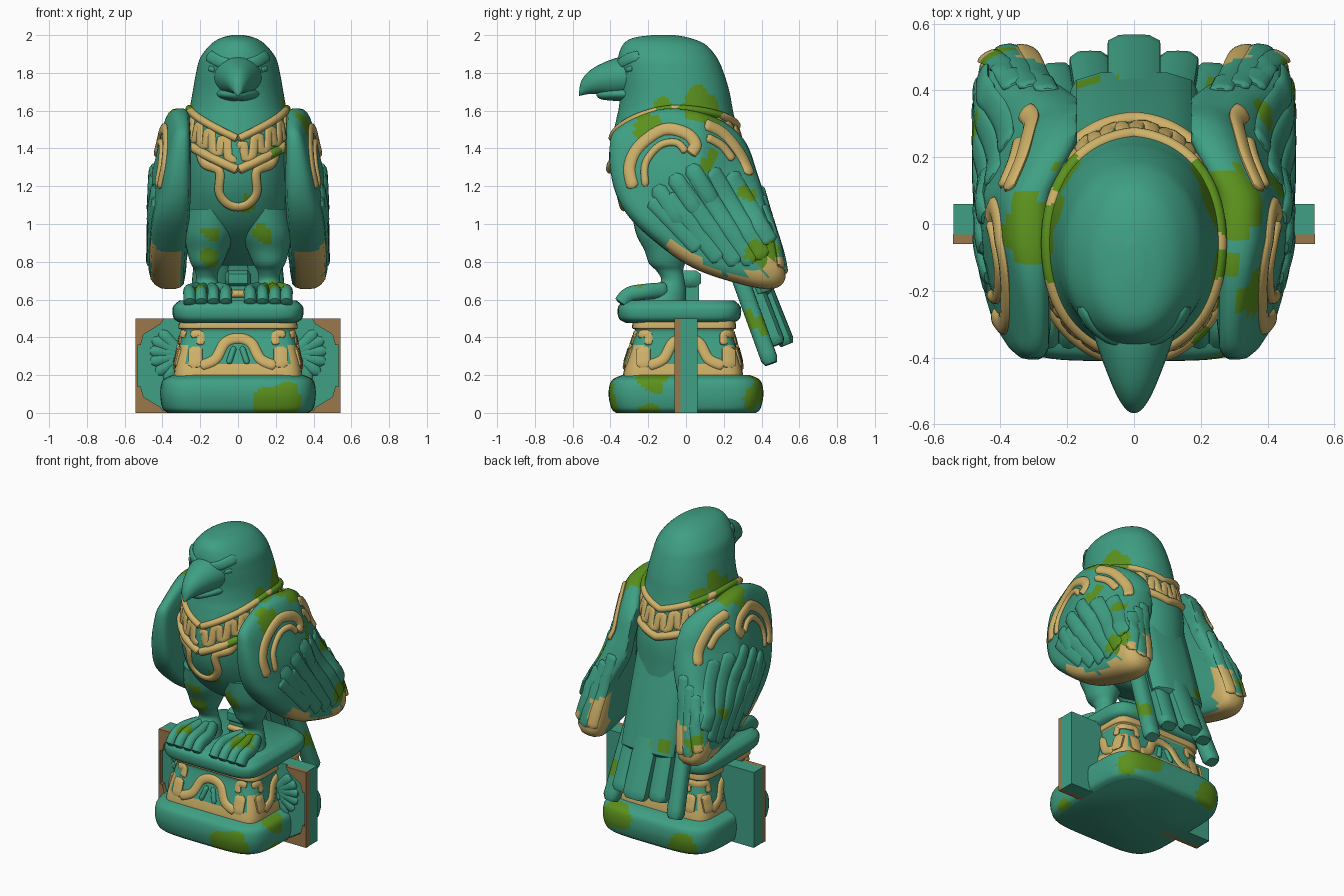
import bpy, bmesh
from math import sin, cos, pi
from mathutils import Vector, noise
from mathutils.bvhtree import BVHTree

if "Cube" in bpy.data.objects:
    bpy.data.objects.remove(bpy.data.objects["Cube"])

# Materials
MATS = []
for label, rgb in (("teal_stone", (.05, .35, .23)), ("gold_trim", (.62, .44, .14)),
                   ("moss_green", (.105, .285, .012)), ("bronze_brown", (.33, .185, .07))):
    m = bpy.data.materials.new(label)
    m.use_nodes = True
    m.diffuse_color = (*rgb, 1)
    m.node_tree.nodes["Principled BSDF"].inputs["Base Color"].default_value = (*rgb, 1)
    MATS.append(m)
TEAL, GOLD, MOSS, BROWN = range(4)

# Moss patches: centre and radius
PATCHES = [(.29, .05, 1.59, .11), (-.3, -.02, 1.59, .11), (.22, -.42, .04, .13), (.25, .42, .15, .11),
           (-.26, .42, .05, .09), (.46, .4, .86, .08), (.42, .37, 1.18, .06), (.43, .13, 1.33, .03),
           (.23, .37, .46, .06), (.13, -.25, .94, .05), (-.13, -.25, .96, .05), (-.16, -.2, .83, .05),
           (.05, -.38, 1.09, .06), (.2, .03, 1.66, .08), (-.2, .03, 1.66, .08), (.2, -.22, .67, .07),
           (-.2, -.27, .64, .05), (-.42, .3, .95, .06), (-.1, .42, .7, .03), (.34, -.22, 1.52, .08),
           (.4, -.18, .2, .09), (.4, -.2, 0, .06), (.21, -.33, 1.36, .05), (.22, .14, 1.62, .06),
           (-.22, .14, 1.62, .07), (.25, -.12, 1.62, .06), (-.25, -.12, 1.6, .05), (.38, .36, .06, .07),
           (-.4, .46, .83, .06)]


def clamp(v):
    return min(max(v, 0), 1)


def stone(c):
    wobble = noise.noise(c * 11) * .05
    for x, y, z, r in PATCHES:
        if (c - Vector((x, y, z))).length < r + wobble:
            return MOSS
    return TEAL


def wing_rule(c):
    edge = .735 + max(0, .2 - c.y) * .6
    tip = .93 if abs(c.x) < .35 else .75 if abs(c.x) < .42 else .82
    if (c.y > -.1 and c.z < edge and abs(c.x) > .31) or (c.y > .42 and c.z < tip):
        return GOLD
    return stone(c)


def plinth_rule(c):
    corner = abs(c.x) > .265 and abs(c.y) > .225 and c.z < .36
    return GOLD if c.z < .25 or c.z > .435 or corner else stone(c)


def gilt(c):
    return stone(c) or GOLD


def smooth(pts, k, closed=False):
    """Catmull-Rom interpolation of points of any dimension."""
    n, out = len(pts), []
    for i in range(n if closed else n - 1):
        a, b, c, d = [Vector(pts[j % n if closed else min(max(j, 0), n - 1)]) for j in range(i - 1, i + 3)]
        for s in range(k):
            t = s / k
            out.append((b * 2 + (c - a) * t + (a * 2 - b * 5 + c * 4 - d) * t ** 2
                        + (b * 3 - a - c * 3 + d) * t ** 3) / 2)
    return out if closed else out + [Vector(pts[-1])]


def section(seg, n):
    """Unit superellipse sampled by angle."""
    out = []
    for i in range(seg):
        c, s = cos(2 * pi * i / seg), sin(2 * pi * i / seg)
        r = (abs(c) ** n + abs(s) ** n) ** (-1 / n)
        out.append((c * r, s * r))
    return out


def skin(name, rings, rule=stone, mirror=False):
    """Join rings of points into a closed solid, optionally with a mirrored twin."""
    seg, first = len(rings[0]), None
    faces = [(r * seg + i, r * seg + (i + 1) % seg, (r + 1) * seg + (i + 1) % seg, (r + 1) * seg + i)
             for r in range(len(rings) - 1) for i in range(seg)]
    faces += [tuple(range(seg)), tuple(range(len(rings) * seg - seg, len(rings) * seg))]
    for sign in ((1, -1) if mirror else (1,)):
        me = bpy.data.meshes.new(name)
        me.from_pydata([(p[0] * sign, p[1], p[2]) for ring in rings for p in ring], [], faces)
        bm = bmesh.new()
        bm.from_mesh(me)
        bmesh.ops.recalc_face_normals(bm, faces=bm.faces)
        bm.to_mesh(me)
        bm.free()
        for m in MATS:
            me.materials.append(m)
        for p in me.polygons:
            p.material_index = rule(p.center) if callable(rule) else rule
        me.shade_smooth()
        me.set_sharp_from_angle(angle=.8)
        prefix = ("left_" if sign > 0 else "right_") if mirror else ""
        ob = bpy.data.objects.new(prefix + name, me)
        bpy.context.collection.objects.link(ob)
        first = first or ob
    return first


def loft(name, rings, n=2, along_y=False, seg=48, k=5, rule=stone, mirror=False):
    """Rings are (position, centre, centre, radius, radius) along z or y."""
    out = []
    for t, a, b, ra, rb in smooth(rings, k):
        ring = [(a + ra * c, b + rb * s) for c, s in section(seg, n)]
        out.append([(u, t, v) if along_y else (u, v, t) for u, v in ring])
    return skin(name, out, rule, mirror)


def tube(name, pts, refs, r, h=None, rule=GOLD, mirror=False, n=2, tip=.5):
    """Sweep a rounded bar along points; refs give the thickness direction."""
    pts, rings = [Vector(p) for p in pts], []
    for i, p in enumerate(pts):
        t = (pts[min(i + 1, len(pts) - 1)] - pts[max(i - 1, 0)]).normalized()
        side = t.cross(Vector(refs[i] if isinstance(refs, list) else refs)).normalized()
        up, f = side.cross(t), tip if i in (0, len(pts) - 1) else 1
        rings.append([p + side * (c * r * f) + up * (s * (h or r) * f) for c, s in section(12, n)])
    return skin(name, rings, rule, mirror)


def tree_of(ob):
    return BVHTree.FromPolygons([v.co for v in ob.data.vertices], [tuple(p.vertices) for p in ob.data.polygons])


def trace(name, tree, path, place, r, k=6, **kw):
    """Lay a bar on a surface by casting rays for each 2D point."""
    pts, refs = [], []
    for u, v in smooth(path, k):
        start, way = place(u, v)
        hit, normal, _, _ = tree.ray_cast(Vector(start), Vector(way).normalized())
        if hit:
            pts.append(hit)
            refs.append(normal)
    if len(pts) > 2:
        tube(name, pts, refs, r, **kw)


def box(name, lo, hi, rule, mirror=False):
    corners = [(0, 0), (1, 0), (1, 1), (0, 1)]
    skin(name, [[(lo[0] + (hi[0] - lo[0]) * a, lo[1] + (hi[1] - lo[1]) * b, z) for a, b in corners]
                for z in (lo[2], hi[2])], rule, mirror)


def from_front(u, v): return (u, -2, v), (0, 1, 0)
def from_back(u, v): return (u, 2, v), (0, -1, 0)
def from_side(u, v): return (2, u, v), (-1, 0, 0)


# Pedestal
loft("base_block", [(0, 0, 0, .37, .37), (.025, 0, 0, .40, .395), (.1, 0, 0, .412, .41),
                    (.17, 0, 0, .40, .395), (.2, 0, 0, .35, .34)], n=5, seg=128, k=8)
plinth = loft("plinth", [(.18, 0, -.015, .34, .32), (.24, 0, -.015, .335, .31), (.42, 0, -.01, .30, .26),
                         (.45, 0, -.01, .315, .275), (.49, 0, -.01, .31, .27)], n=8, seg=96, k=8, rule=plinth_rule)
loft("cap_slab", [(.475, 0, -.035, .30, .28), (.50, 0, -.035, .34, .32), (.56, 0, -.035, .345, .325),
                  (.595, 0, -.035, .31, .29)], n=6, seg=72)
plinth_tree = tree_of(plinth)
for i in range(4):
    d = Vector((sin(i * pi / 2), -cos(i * pi / 2), 0))
    side = Vector((-d.y, d.x, 0))
    place = lambda u, v: (d * 2 + side * u + Vector((0, 0, v)), -d)
    trace("plinth_arch", plinth_tree, [(-.2, .25), (-.12, .285), (-.07, .37), (0, .395), (.07, .37),
                                       (.12, .285), (.2, .25)], place, .028, h=.013)
    for s in (-1, 1):
        trace("plinth_pillar", plinth_tree, [(s * .225, .24), (s * .225, .35)], place, .036, h=.011, n=5)
        trace("plinth_hook", plinth_tree, [(s * .25, .415), (s * .2, .415), (s * .2, .36)], place, .02, h=.011, n=4)
        trace("plinth_fan", plinth_tree, [(s * .05, .26), (s * .02, .35)], place, .016, rule=TEAL)

# Cross panel with corner brackets and carved fans
box("cross_panel", (-.54, -.032, 0), (.54, .06, .5), TEAL)
box("panel_foot", (-.54, -.06, 0), (.54, -.03, .012), BROWN)
box("panel_edge", (.532, -.06, 0), (.542, -.03, .5), BROWN, True)
for z0, z1, z2 in ((.5, .36, .47), (0, .14, .03)):
    shape = [(.542, z0), (.39, z0), (.41, z2), (.5, (z1 + z2) / 2), (.515, z1), (.542, z1)]
    skin("panel_bracket", [[(x, y, z) for x, z in shape] for y in (-.06, -.03)], BROWN, True)
for x, z in ((.41, .43), (.45, .39), (.465, .33), (.46, .27), (.43, .21), (.38, .17)):
    tube("panel_fan", smooth([(.3, -.03, .31), (x, -.03, z)], 6), (0, 1, 0), .032, .02, TEAL, True)

# Body, neck and head in one form
body = loft("body", [(.78, 0, .2, .15, .12), (.88, 0, .1, .24, .22), (1, 0, .03, .275, .30),
                     (1.15, 0, -.02, .285, .345), (1.3, 0, -.04, .29, .36), (1.45, 0, -.05, .29, .34),
                     (1.55, 0, -.055, .275, .315), (1.62, 0, -.055, .255, .30), (1.7, 0, -.06, .24, .29),
                     (1.8, 0, -.08, .222, .28), (1.88, 0, -.098, .2, .262), (1.95, 0, -.115, .145, .218),
                     (1.985, 0, -.13, .09, .15), (2, 0, -.12, .03, .06)], n=2.1, seg=112, k=10)
body_tree = tree_of(body)

# Beak, brows and eyes
loft("upper_beak", [(-.25, 0, 1.785, .145, .115), (-.36, 0, 1.778, .112, .104), (-.46, 0, 1.765, .075, .078),
                    (-.52, 0, 1.745, .048, .058), (-.555, 0, 1.718, .024, .038), (-.566, 0, 1.69, .006, .012)],
     along_y=True, seg=24)
loft("lower_beak", [(-.27, 0, 1.69, .13, .045), (-.38, 0, 1.687, .09, .035), (-.45, 0, 1.685, .045, .025),
                    (-.475, 0, 1.69, .015, .01)], along_y=True, seg=24)
trace("brow", body_tree, [(.05, 1.845), (.1, 1.86), (.16, 1.895)], from_front, .03, h=.011, rule=TEAL, mirror=True)
trace("eye", body_tree, [(.125, 1.815), (.155, 1.825)], from_front, .014, h=.008, rule=TEAL, mirror=True)


# Collar and pendant
def around(a, f):
    lean = 1 - abs(sin(a))
    z = 1.61 - (.16 if cos(a) > 0 else .09) * lean - .165 * f
    out = Vector((sin(a), -cos(a), 0))
    return out * 2 + Vector((0, -.05, z)), -out


steps = [i * pi / 24 for i in range(49)]
for f, r in ((0, .021), (1, .025)):
    trace("collar_rim", body_tree, [(a, f) for a in steps], around, r, k=4, rule=gilt)
key = [(a + da, f) for a in steps[:-1:2] for da, f in ((0, .25), (.09, .25), (.11, .72), (.23, .72))]
trace("collar_key", body_tree, key, around, .024, k=2, h=.01, rule=gilt)
half = [(.21, 1.4), (.18, 1.32), (.1, 1.28), (.1, 1.17), (.06, 1.11)]
trace("pendant", body_tree, [(-x, z) for x, z in half] + [(0, 1.09)] + half[::-1], from_front, .025, h=.016)


# Wings: rounded slab that narrows at the shoulder, its upper back curling inward
def bend(x, y, z):
    w = (x - .25) / .21
    x -= .14 * clamp((y - .08) / .27) * clamp((z - .98) / .35)
    x -= w * (.06 * clamp((z - 1.25) / .3) + .055 * clamp((-.05 - y) / .28) * clamp((z - .95) / .3))
    return max(x + .025 * clamp((1.15 - z) / .4), .17), y, z


outline = smooth([(-.35, 1.51), (-.4, 1.4), (-.38, 1.2), (-.3, 1.04), (-.14, .89), (.02, .78), (.2, .71),
                  (.42, .66), (.515, .7), (.51, .82), (.44, 1.05), (.38, 1.25), (.3, 1.45), (.13, 1.57),
                  (-.12, 1.605)], 7, True)
wing = skin("wing", [[bend(x, .06 + (y - .06) * s, 1.13 + (z - 1.13) * s) for y, z in outline]
                     for x, s in ((.25, .8), (.262, .95), (.28, .99), (.31, 1.01), (.35, 1.01), (.385, 1), (.415, .96),
                                  (.437, .9), (.448, .8), (.452, .65), (.455, .5), (.46, .35), (.46, .2), (.46, .05))],
            wing_rule, True)
wing_tree = tree_of(wing)
for a, b in (((.24, 1.27), (.45, .9)), ((.14, 1.29), (.41, .82)), ((.05, 1.26), (.35, .79)),
             ((-.03, 1.2), (.27, .79)), ((-.1, 1.15), (.18, .81)), ((-.18, 1.13), (.07, .87))):
    trace("wing_feather", wing_tree, [a, b], from_side, .045, k=20, h=.014, rule=wing_rule, mirror=True)
for y, z in ((-.16, 1.2), (-.07, 1.26), (.02, 1.31)):
    trace("covert_feather", wing_tree, [(y, z), (y + .13, z - .2)], from_side, .045, h=.02, rule=TEAL, mirror=True)
for a, b in (((.26, 1.2), (.325, .74)), ((.31, 1.15), (.385, .74)), ((.36, 1.1), (.44, .77))):
    trace("trailing_feather", wing_tree, [a, b], from_back, .036, k=20, h=.014, rule=wing_rule, mirror=True)
for path, r in (([(-.28, 1.19), (-.3, 1.3), (-.25, 1.41), (-.12, 1.5), (0, 1.48), (.05, 1.42), (.02, 1.37)], .032),
                ([(-.215, 1.2), (-.215, 1.32), (-.14, 1.415), (-.05, 1.43), (0, 1.38)], .02),
                ([(.1, 1.53), (.2, 1.48), (.29, 1.37), (.34, 1.26)], .032),
                ([(.11, 1.46), (.19, 1.415), (.25, 1.34)], .024)):
    trace("wing_scroll", wing_tree, path, from_side, r, h=.016, mirror=True)

# Legs and toes
loft("leg", [(1.08, .14, -.12, .13, .17), (.95, .15, -.11, .135, .155), (.86, .16, -.1, .11, .12),
             (.79, .165, -.1, .085, .095), (.75, .165, -.085, .062, .07), (.7, .165, -.07, .058, .062),
             (.65, .16, -.09, .08, .09), (.59, .16, -.12, .1, .12)], seg=32, mirror=True)
for x in (.065, .13, .195, .255):
    tube("toe", smooth([(.16 + (x - .16) * .5, -.1, .65), (x, -.21, .642), (x, -.3, .625), (x, -.345, .575)], 5),
         (1, 0, 0), .042, .033, stone, True)

# Small carved post between the feet
box("post", (-.05, -.02, .58), (.05, .07, .7), TEAL)
tube("post_head", [(-.07, .02, .71), (-.05, .02, .71), (.05, .02, .71), (.07, .02, .71)], (0, 1, 0), .045, .06, TEAL, n=4)
tube("post_band", [(-.06, -.02, .63), (-.05, -.02, .63), (.05, -.02, .63), (.06, -.02, .63)], (0, 1, 0), .02)

# Tail: cover over layered feathers
back = (0, 1, .45)
tube("tail_cover", smooth([(0, .2, 1.3), (0, .31, .95), (0, .405, .62)], 12), back, .19, .06, stone, n=2.5, tip=.7)
tube("tail_centre", smooth([(0, .28, 1), (0, .535, .36)], 16), back, .08, .045, stone, n=4, tip=.75)
tube("tail_inner", smooth([(.1, .26, .95), (.135, .485, .36)], 16), back, .06, .045, stone, True, 4, .75)
tube("tail_outer", smooth([(.17, .2, .95), (.235, .45, .26)], 16), back, .05, .045, stone, True, 4, .75)
